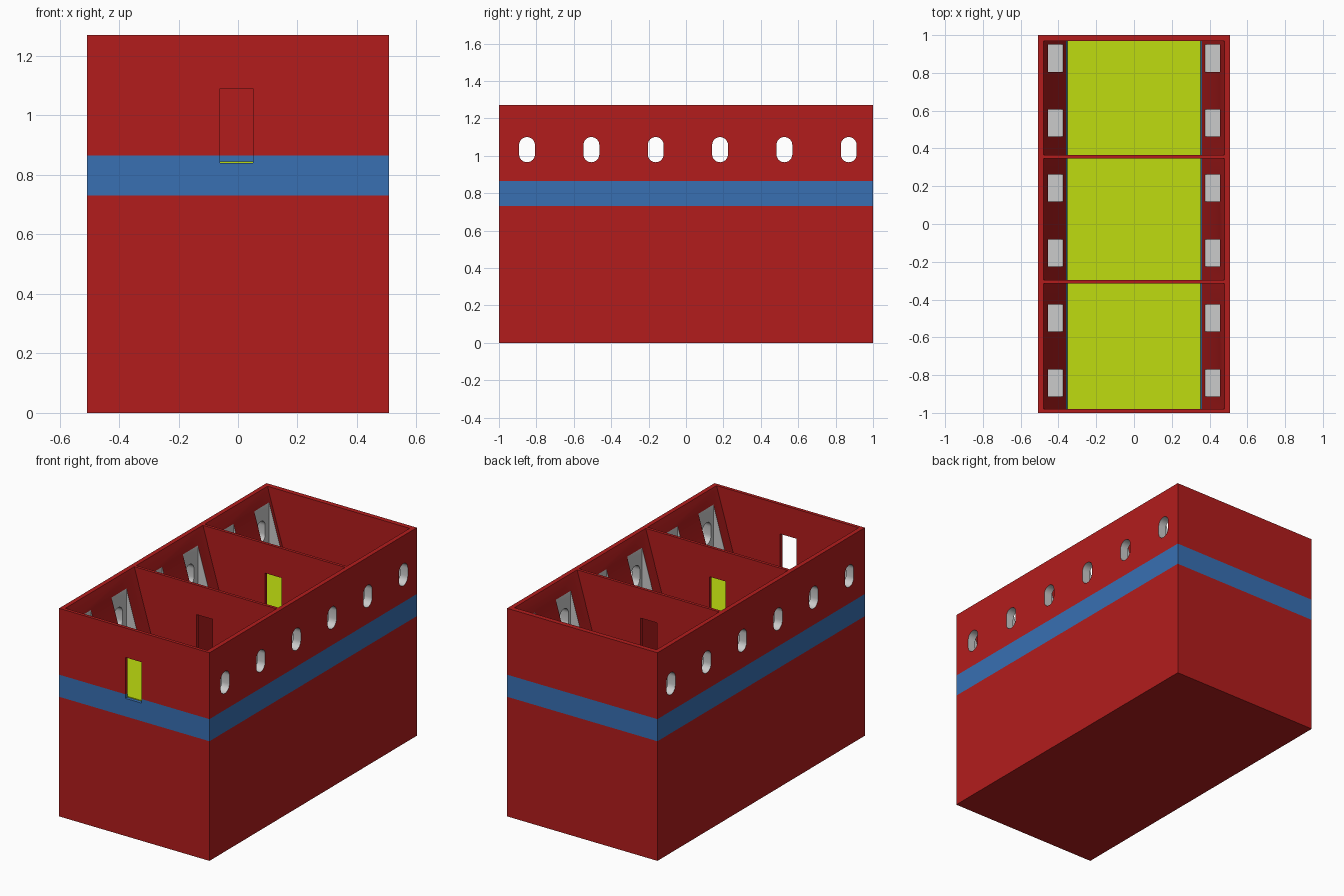
import bpy, bmesh
from math import cos, sin, pi

if "Cube" in bpy.data.objects:
    bpy.data.objects.remove(bpy.data.objects["Cube"])


def material(name, rgb):
    m = bpy.data.materials.new(name)
    m.diffuse_color = (*rgb, 1)
    m.use_nodes = True
    m.node_tree.nodes["Principled BSDF"].inputs["Base Color"].default_value = m.diffuse_color
    return m


RED = material("red", (0.45, 0.012, 0.012))
BLUE = material("blue", (0.04, 0.16, 0.45))
LIME = material("lime", (0.52, 0.72, 0.005))
GREY = material("grey", (0.6, 0.6, 0.6))

W, TOP = 0.5075, 1.27
BAND_LO, BAND_HI, FLOOR = 0.73, 0.865, 0.84
ROOMS = [(-0.98, -0.315), (-0.297, 0.347), (0.365, 0.97)]
WINDOWS = [-0.85 + 0.344 * i for i in range(6)]


def prism(name, pieces, axis, mat):
    """Extrude 2D outlines along x or y: pieces = [(outline, start, end)]."""
    bm = bmesh.new()
    for outline, a, b in pieces:
        def place(p, t):
            return (t, p[0], p[1]) if axis == 'x' else (p[0], t, p[1])
        lo = [bm.verts.new(place(p, a)) for p in outline]
        hi = [bm.verts.new(place(p, b)) for p in outline]
        n = len(outline)
        bm.faces.new(lo)
        bm.faces.new(hi[::-1])
        for i in range(n):
            j = (i + 1) % n
            bm.faces.new((lo[j], lo[i], hi[i], hi[j]))
    bmesh.ops.recalc_face_normals(bm, faces=bm.faces)
    me = bpy.data.meshes.new(name)
    bm.to_mesh(me)
    bm.free()
    me.materials.append(mat)
    ob = bpy.data.objects.new(name, me)
    bpy.context.collection.objects.link(ob)
    return ob


def rect(x0, x1, z0, z1):
    return [(x0, z0), (x1, z0), (x1, z1), (x0, z1)]


def box(name, x, y, z, mat):
    return prism(name, [(rect(*x, *z), *y)], 'y', mat)


def cut(target, cutter):
    cutter.hide_render = True
    mod = target.modifiers.new("cut", 'BOOLEAN')
    mod.operation = 'DIFFERENCE'
    mod.solver = 'EXACT'
    mod.material_mode = 'TRANSFER'
    mod.object = cutter
    bpy.context.view_layer.objects.active = target
    bpy.ops.object.modifier_apply(modifier=mod.name)
    bpy.data.objects.remove(cutter)


def slope(z):
    return 0.48 - (TOP - z) * 0.12 / (TOP - BAND_HI)


def room_cutter(mat):
    s, z1 = slope(FLOOR), 1.32
    t = slope(z1)
    shape = [(-s, FLOOR), (s, FLOOR), (t, z1), (-t, z1)]
    return prism("room_cutter", [(shape, a, b) for a, b in ROOMS], 'y', mat)


def door_cutter(mat):
    return box("door_cutter", (-0.06, 0.05), (-1.1, 0.5), (FLOOR, 1.09), mat)


def pit_cutter():
    return box("pit_cutter", (-0.352, 0.352), (ROOMS[1][0] + 0.001, ROOMS[1][1] - 0.001),
               (0.03, 0.85), RED)


def capsule(y, r=0.0425, z0=1.0075, z1=1.0575, n=12):
    top = [(y + r * cos(pi * i / n), z1 + r * sin(pi * i / n)) for i in range(n + 1)]
    bot = [(y - r * cos(pi * i / n), z0 - r * sin(pi * i / n)) for i in range(n + 1)]
    return top + bot


# lower body with the deep middle shaft
lower = box("lower_body", (-W, W), (-1, 1), (0, BAND_LO), RED)
cut(lower, pit_cutter())

# blue band with room recesses and door sill
band = box("blue_band", (-W, W), (-1, 1), (BAND_LO, BAND_HI), BLUE)
cut(band, room_cutter(BLUE))
cut(band, door_cutter(BLUE))
cut(band, pit_cutter())

# upper walls and partitions, sloped inside
walls = box("upper_walls", (-W, W), (-1, 1), (BAND_HI, TOP), RED)
cut(walls, room_cutter(RED))
cut(walls, door_cutter(RED))

# grey window niches and rounded window openings through both sides
niches = [(rect(y - 0.064, y + 0.08, 0.916, 1.187), -0.455, 0.455) for y in WINDOWS]
cut(walls, prism("niche_cutter", niches, 'x', GREY))
cut(walls, prism("window_cutter", [(capsule(y), -0.6, 0.6) for y in WINDOWS], 'x', GREY))

# floors: front and back rooms are raised, the middle one is the shaft bottom
for name, (y0, y1), z in zip(("front_floor", "middle_floor", "back_floor"),
                             ROOMS, (FLOOR, 0.03, FLOOR)):
    box(name, (-0.352, 0.352), (y0, y1), (z - 0.005, z + 0.005), LIME)

# smooth the rounded window tunnels
bpy.ops.object.select_all(action='DESELECT')
walls.select_set(True)
bpy.context.view_layer.objects.active = walls
bpy.ops.object.shade_smooth_by_angle(angle=pi / 6)
